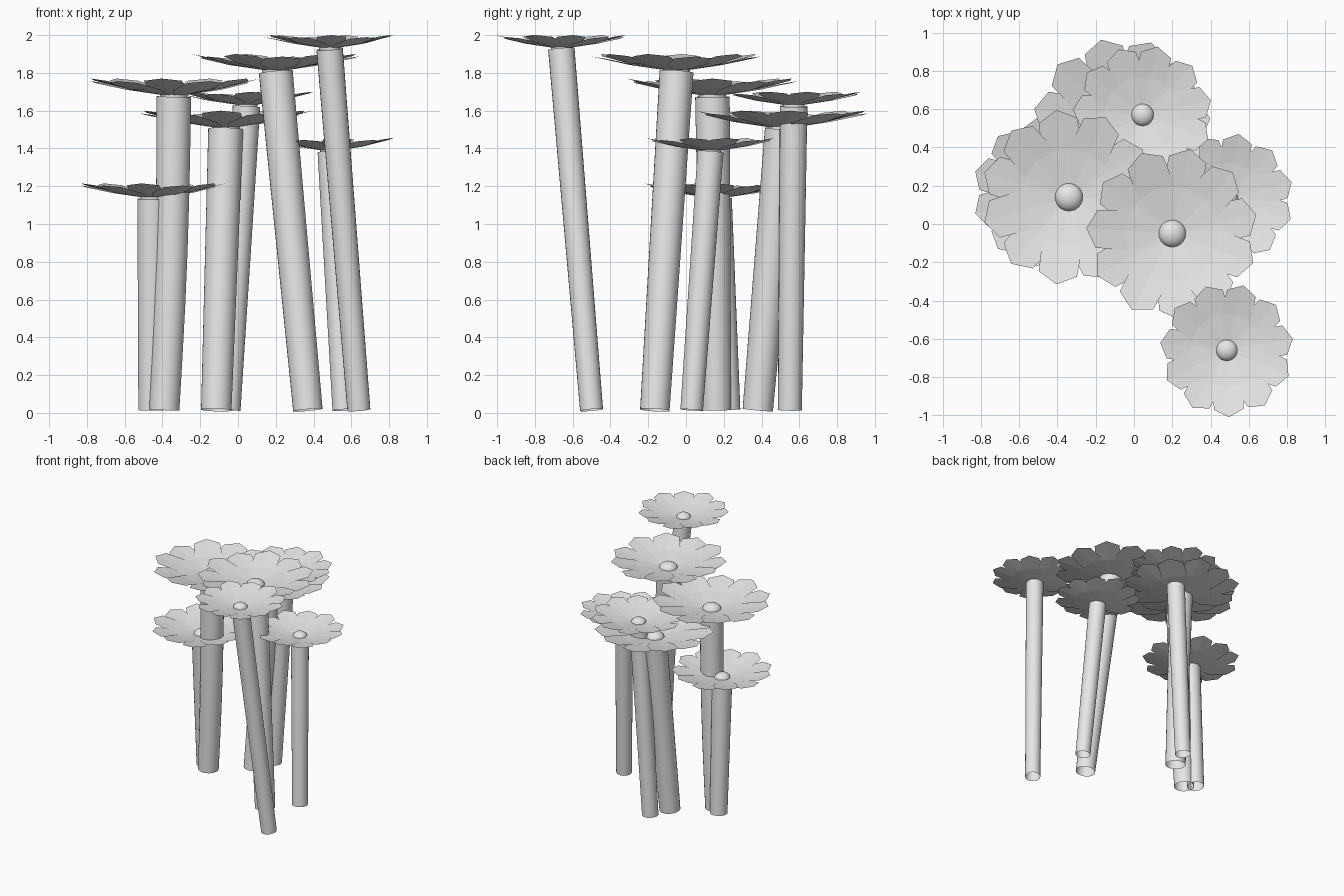
import bpy, bmesh, math
from mathutils import Vector, Matrix

cube = bpy.data.objects.get("Cube")
if cube:
    bpy.data.objects.remove(cube, do_unlink=True)

grey = bpy.data.materials.new("pale_grey")
grey.use_nodes = True
colour = (0.8, 0.8, 0.8, 1)
grey.diffuse_color = colour
grey.node_tree.nodes["Principled BSDF"].inputs["Base Color"].default_value = colour

PETALS = 11
SIDES = 24


def finish(bm, name, smooth):
    mesh = bpy.data.meshes.new(name)
    bm.to_mesh(mesh)
    bm.free()
    mesh.materials.append(grey)
    for p in mesh.polygons:
        p.use_smooth = smooth
    obj = bpy.data.objects.new(name, mesh)
    bpy.context.collection.objects.link(obj)


# Open tapered tube from base to top with square-cut ends
def stem(name, base, top, r0, r1, bend):
    bm = bmesh.new()
    turn = (top - base).to_track_quat('Z', 'Y')
    rings = []
    steps = 6
    for i in range(steps + 1):
        t = i / steps
        centre = base.lerp(top, t) + Vector((bend * math.sin(math.pi * t), 0, 0))
        r = r0 + (r1 - r0) * t
        rings.append([bm.verts.new(centre + turn @ Vector((r * math.cos(a), r * math.sin(a), 0)))
                      for a in (math.tau * k / SIDES for k in range(SIDES))])
    for low, high in zip(rings, rings[1:]):
        for k in range(SIDES):
            n = (k + 1) % SIDES
            bm.faces.new((low[k], low[n], high[n], high[k]))
    finish(bm, name, True)


# Shallow bowl of overlapping pointed petals, alternately steep and flat
def petals(name, centre, radius, phase):
    bm = bmesh.new()
    for k in range(PETALS):
        lift = 0.21 if k % 2 == 0 else 0.18
        turn = Matrix.Rotation(math.radians(phase) + math.tau * k / PETALS, 3, 'Z')

        def point(x, y, z):
            return bm.verts.new(centre + turn @ Vector((x, y, z * lift)) * radius)

        heart, mid, tip = point(0, 0, 0), point(0.55, 0, 0.45), point(1, 0, 1)
        for side in (1, -1):
            inner = point(0.5, 0.23 * side, 0.45)
            outer = point(0.88, 0.22 * side, 0.88)
            for loop in ((heart, mid, inner), (mid, tip, outer, inner)):
                bm.faces.new(loop if side == 1 else loop[::-1])
    finish(bm, name, False)


# Low rounded button in the middle of the bowl
def button(name, centre, r):
    bm = bmesh.new()
    bmesh.ops.create_uvsphere(bm, u_segments=24, v_segments=12, radius=r)
    bmesh.ops.scale(bm, vec=(1, 1, 0.7), verts=bm.verts)
    bmesh.ops.translate(bm, vec=centre, verts=bm.verts)
    finish(bm, name, True)


# name, base xy, top xy, rim height, petal radius, phase, stem bend
flowers = [
    ("front", (0.64, -0.50), (0.485, -0.66), 2.0, 0.35, 10, 0),
    ("tall", (0.37, -0.165), (0.20, -0.05), 1.9, 0.45, -20, 0),
    ("left", (-0.39, 0.16), (-0.34, 0.14), 1.77, 0.46, 0, 0.012),
    ("back", (-0.05, 0.55), (0.045, 0.57), 1.7, 0.365, 12, 0),
    ("back_low", (-0.115, 0.38), (-0.065, 0.51), 1.6, 0.465, 5, 0),
    ("right", (0.56, 0.03), (0.49, 0.13), 1.455, 0.345, 15, 0),
    ("low", (-0.46, 0.22), (-0.455, 0.165), 1.215, 0.39, 0, 0),
]
for name, base, top, rim, radius, phase, bend in flowers:
    centre = Vector((*top, rim - 0.21 * radius))
    r = 0.2 * radius
    stem(name + "_stem", Vector((*base, 0.015)), centre, r * 0.87, r, bend)
    petals(name + "_petals", centre, radius, phase)
    button(name + "_button", centre + Vector((0, 0, 0.005)), radius * 0.16)
